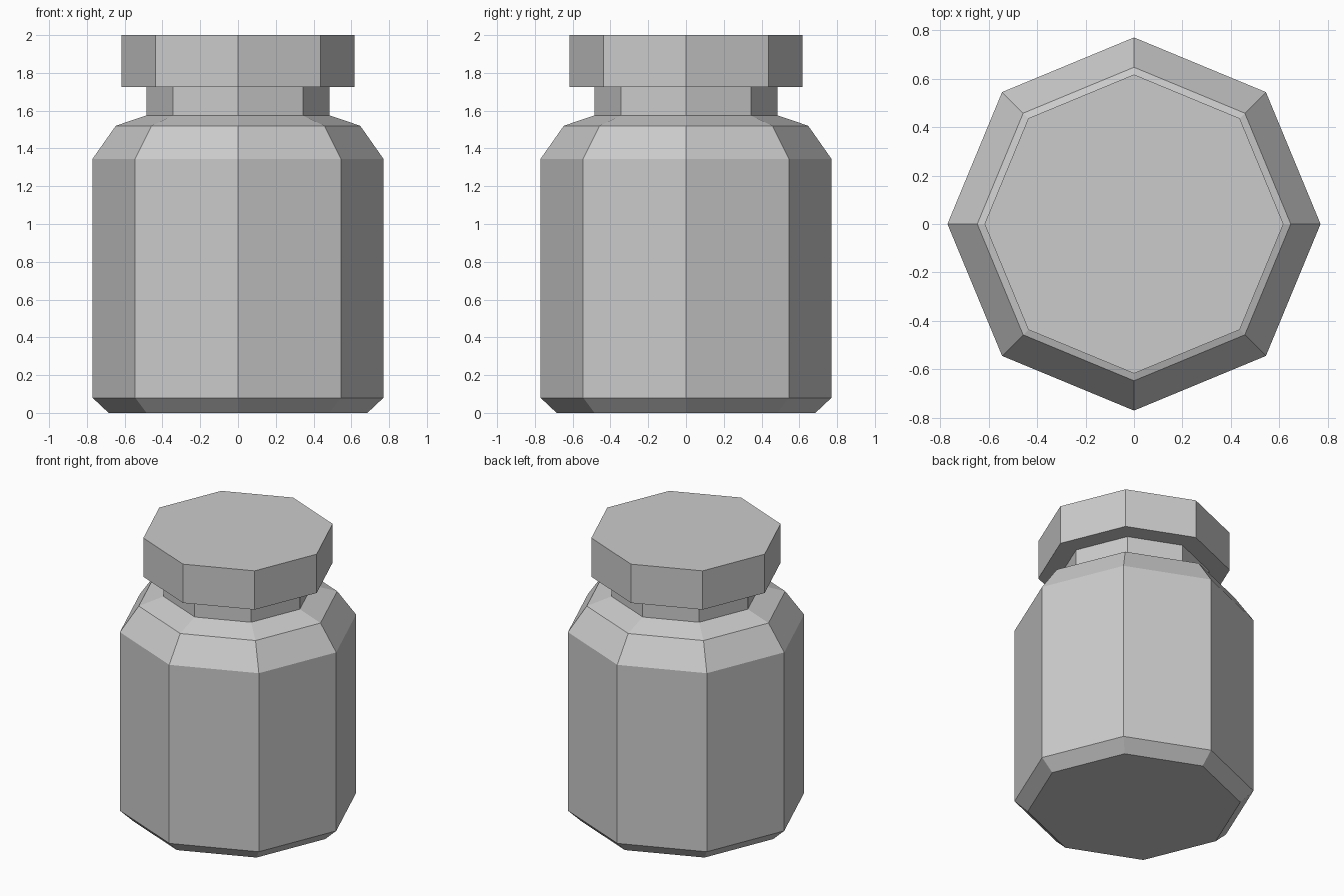
import bpy, bmesh
from math import cos, sin, pi

if "Cube" in bpy.data.objects:
    bpy.data.objects.remove(bpy.data.objects["Cube"])

SIDES = 8


def lathe(name, profile):
    """Closed octagonal solid from (radius, height) rings, corners on the axes."""
    bm = bmesh.new()
    rings = [[bm.verts.new((r * cos(2 * pi * i / SIDES), r * sin(2 * pi * i / SIDES), z))
              for i in range(SIDES)] for r, z in profile]
    for low, high in zip(rings, rings[1:]):
        for i in range(SIDES):
            j = (i + 1) % SIDES
            bm.faces.new((low[i], low[j], high[j], high[i]))
    bm.faces.new(rings[0][::-1])
    bm.faces.new(rings[-1])
    mesh = bpy.data.meshes.new(name)
    bm.to_mesh(mesh)
    bm.free()
    obj = bpy.data.objects.new(name, mesh)
    bpy.context.collection.objects.link(obj)
    return obj


# Jar body: chamfered base, straight wall, two-step shoulder, neck reaching into the lid
lathe("jar_body", [(0.685, 0), (0.77, 0.08), (0.77, 1.345), (0.647, 1.52),
                   (0.485, 1.575), (0.485, 1.74)])

# Lid
lathe("lid", [(0.617, 1.725), (0.617, 2.0)])
